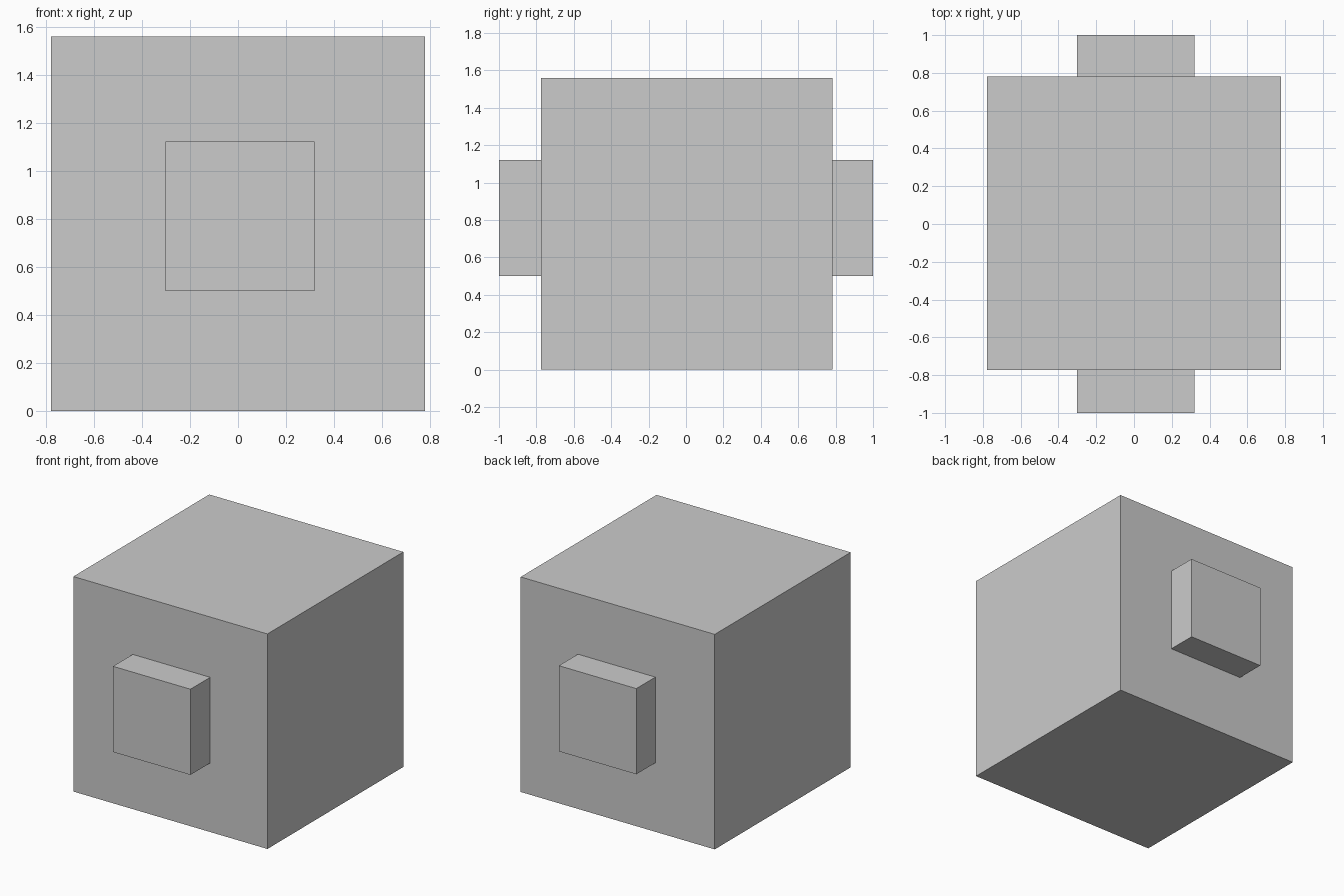
import bpy

if "Cube" in bpy.data.objects:
    bpy.data.objects.remove(bpy.data.objects["Cube"])


def box(name, low, high):
    """Axis-aligned box between two corners."""
    centre = [(a + b) / 2 for a, b in zip(low, high)]
    bpy.ops.mesh.primitive_cube_add(size=1, location=centre)
    obj = bpy.context.object
    obj.name = name
    obj.scale = [b - a for a, b in zip(low, high)]
    bpy.ops.object.transform_apply(location=False, rotation=False, scale=True)
    return obj


# Main cube
box("cube_body", (-0.778, -0.774, 0), (0.778, 0.782, 1.558))

# Square bar passing through the cube, protruding at front and back
box("through_bar", (-0.302, -1, 0.5), (0.319, 1, 1.121))
